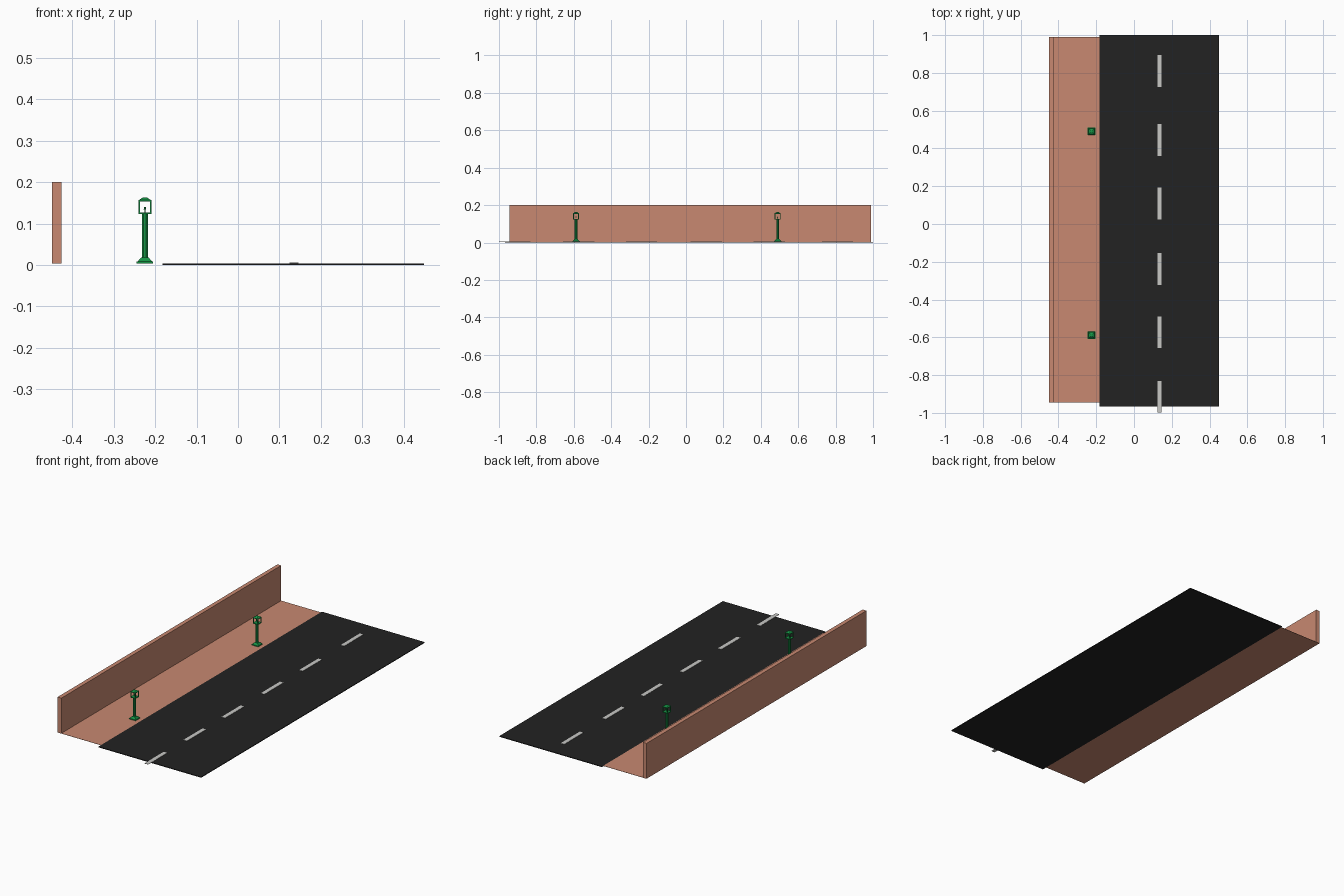
import bpy, bmesh, math
from mathutils import Matrix

if "Cube" in bpy.data.objects:
    bpy.data.objects.remove(bpy.data.objects["Cube"])


def material(name, rgb):
    m = bpy.data.materials.new(name)
    m.diffuse_color = (*rgb, 1)
    m.use_nodes = True
    m.node_tree.nodes["Principled BSDF"].inputs["Base Color"].default_value = m.diffuse_color
    return m


BRICK = material("terracotta", (0.58, 0.25, 0.165))
ASPHALT = material("asphalt black", (0.016, 0.016, 0.016))
WHITE = material("line grey", (0.58, 0.58, 0.56))
GREEN = material("lamp green", (0.008, 0.30, 0.06))


def finish(bm, name, mat):
    bmesh.ops.recalc_face_normals(bm, faces=bm.faces)
    me = bpy.data.meshes.new(name)
    bm.to_mesh(me)
    bm.free()
    me.materials.append(mat)
    ob = bpy.data.objects.new(name, me)
    bpy.context.collection.objects.link(ob)
    return ob


def add_box(bm, x0, x1, y0, y1, z0, z1):
    m = Matrix.Translation(((x0 + x1) / 2, (y0 + y1) / 2, (z0 + z1) / 2))
    bmesh.ops.create_cube(bm, size=1, matrix=m @ Matrix.Diagonal((x1 - x0, y1 - y0, z1 - z0, 1)))


def box(name, mat, *b):
    bm = bmesh.new()
    add_box(bm, *b)
    return finish(bm, name, mat)


def frustum(bm, r0, r1, z0, z1, sides=4):
    # square ones take half-widths, round ones take radii
    k = math.sqrt(2) if sides == 4 else 1
    m = Matrix.Translation((0, 0, (z0 + z1) / 2)) @ Matrix.Rotation(math.pi / sides, 4, 'Z')
    bmesh.ops.create_cone(bm, cap_ends=True, segments=sides, radius1=r0 * k, radius2=r1 * k,
                          depth=z1 - z0, matrix=m)


# Road, pavement and wall
box("road", ASPHALT, -0.183, 0.45, -0.967, 1.0, 0, 0.004)
box("pavement", BRICK, -0.45, -0.183, -0.945, 0.99, 0.003, 0.004)
box("wall", BRICK, -0.45, -0.427, -0.945, 0.99, 0.004, 0.2)

# Dashed centre line
for i, y in enumerate((0.81, 0.445, 0.108, -0.238, -0.573, -0.915)):
    box(f"road_dash_{i + 1}", WHITE, 0.124, 0.146, y - 0.084, y + 0.084, 0.004, 0.0055)

# Street lamps: stepped foot, post, open lantern frame, bulb and roof
for i, y in enumerate((0.49, -0.588)):
    bm = bmesh.new()
    frustum(bm, 0.020, 0.020, 0.004, 0.008)
    frustum(bm, 0.018, 0.009, 0.008, 0.018)
    frustum(bm, 0.0075, 0.0075, 0.016, 0.124, 8)
    frustum(bm, 0.0155, 0.0155, 0.123, 0.127)
    for sx in (-1, 1):
        for sy in (-1, 1):
            cx, cy = sx * 0.0137, sy * 0.0137
            add_box(bm, cx - 0.0018, cx + 0.0018, cy - 0.0018, cy + 0.0018, 0.126, 0.155)
    frustum(bm, 0.0012, 0.0012, 0.127, 0.135, 6)
    frustum(bm, 0.003, 0.002, 0.134, 0.140, 6)
    frustum(bm, 0.0155, 0.0155, 0.153, 0.157)
    frustum(bm, 0.0145, 0.005, 0.157, 0.163)
    lamp = finish(bm, f"street_lamp_{i + 1}", GREEN)
    lamp.location = (-0.225, y, 0)
